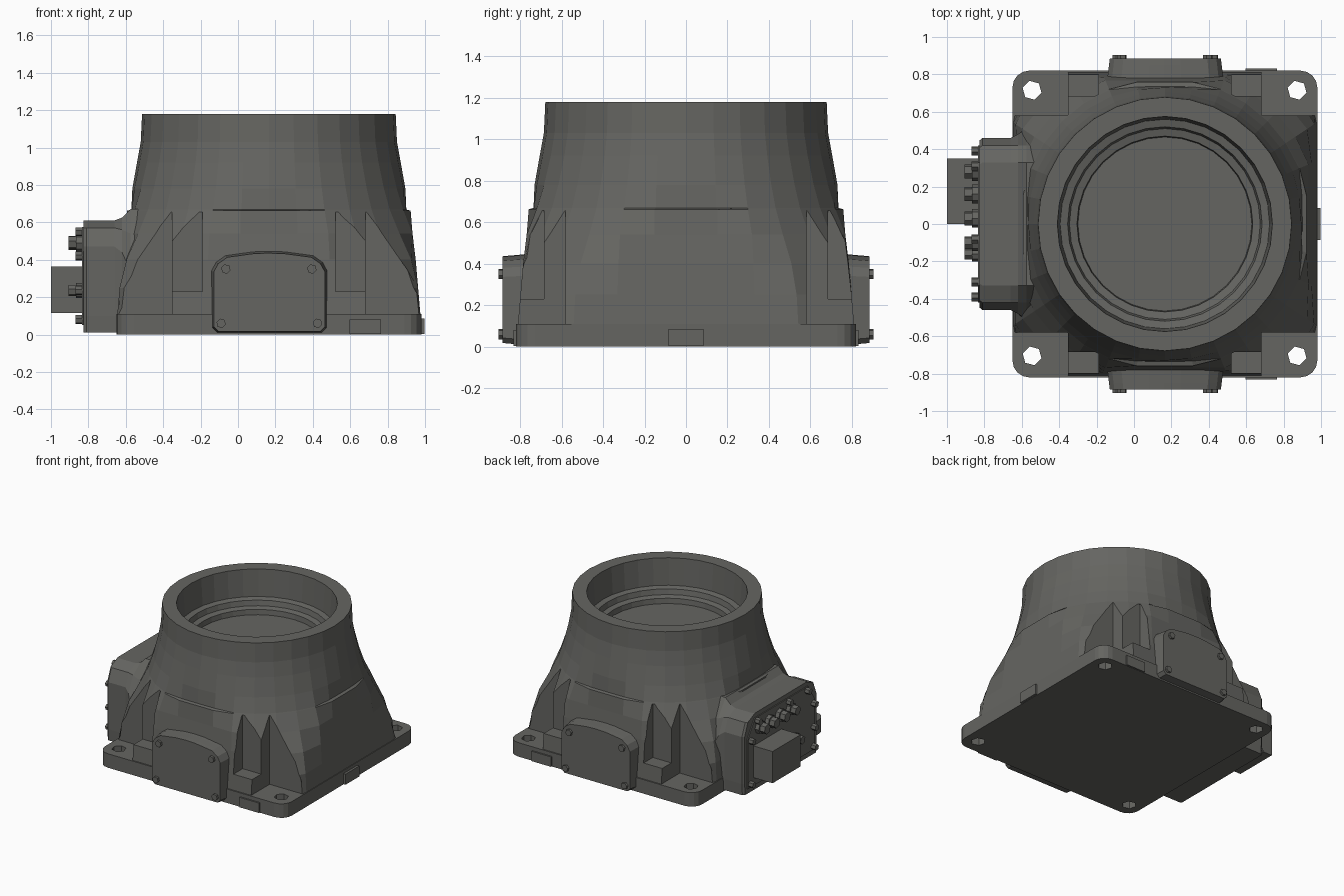
import bpy, bmesh
from math import sin, cos, pi, radians
from mathutils import Vector

if "Cube" in bpy.data.objects:
    bpy.data.objects.remove(bpy.data.objects["Cube"])

CX = 0.165  # axis of the round body
grey = bpy.data.materials.new("dark_grey")
grey.diffuse_color = (0.13, 0.13, 0.12, 1)
grey.use_nodes = True
grey.node_tree.nodes["Principled BSDF"].inputs["Base Color"].default_value = grey.diffuse_color


def loft(name, rings):
    """Skin a list of equal-length point rings and cap both ends."""
    bm = bmesh.new()
    vs = [[bm.verts.new(p) for p in r] for r in rings]
    n = len(vs[0])
    for a, b in zip(vs, vs[1:]):
        for i in range(n):
            bm.faces.new((a[i], a[(i + 1) % n], b[(i + 1) % n], b[i]))
    bm.faces.new(vs[0][::-1])
    bm.faces.new(vs[-1])
    bmesh.ops.recalc_face_normals(bm, faces=bm.faces)
    me = bpy.data.meshes.new(name)
    bm.to_mesh(me)
    bm.free()
    me.materials.append(grey)
    ob = bpy.data.objects.new(name, me)
    bpy.context.collection.objects.link(ob)
    return ob


def box(name, x0, x1, y0, y1, z0, z1):
    return loft(name, [[(x0, y0, z), (x1, y0, z), (x1, y1, z), (x0, y1, z)] for z in (z0, z1)])


def rod(name, start, axis, length, r, n=6):
    """Prism of n sides from a start point along an axis."""
    d = Vector(axis).normalized()
    u = d.orthogonal().normalized()
    v = d.cross(u)
    return loft(name, [[Vector(start) + d * t + (u * cos(2 * pi * i / n) + v * sin(2 * pi * i / n)) * r
                        for i in range(n)] for t in (0, length)])


def cut(ob, cutters):
    for c in cutters:
        m = ob.modifiers.new("cut", 'BOOLEAN')
        m.operation, m.solver, m.object = 'DIFFERENCE', 'EXACT', c
        bpy.context.view_layer.objects.active = ob
        bpy.ops.object.modifier_apply(modifier=m.name)
        bpy.data.objects.remove(c)


# Body: square foot flaring up into a round neck, with a stepped bore
N = 32


def section(z, radius, half=9.0, notch=0.0):
    pts = []
    for i in range(N):
        t = 2 * pi * i / N
        r = min(radius, half / max(abs(cos(t)), abs(sin(t))))
        r += notch * min(1, (sin(2 * t) / sin(radians(44))) ** 2)
        pts.append((CX + r * cos(t), r * sin(t), z))
    return pts


body = loft("body", [
    section(0.01, 1.10, 0.812), section(0.11, 1.08, 0.81), section(0.25, 1.0, 0.798),
    section(0.40, 0.915, 0.785), section(0.54, 0.84, 0.768), section(0.662, 0.78, 0.758),
    section(0.668, 0.735, notch=0.042), section(0.78, 0.73, notch=0.01), section(0.92, 0.705),
    section(1.03, 0.685), section(1.18, 0.678),
    section(1.18, 0.575), section(0.97, 0.56), section(0.96, 0.52), section(0.92, 0.51),
    section(0.91, 0.47), section(0.87, 0.465)])
pockets = []
for sx in (-1, 1):
    for sy in (-1, 1):
        for a, b, y, z in ((0.517, 1.3, 0.58, 0.10), (0.355, 0.53, 0.685, 0.23)):
            xs = sorted((CX + sx * a, CX + sx * b))
            ys = sorted((sy * y, sy * 1.3))
            pockets.append(box("pocket_cutter", *xs, *ys, z, 0.655))
cut(body, pockets)


# Base plate with rounded corners and bolt holes
def plate_ring(z):
    pts, r = [], 0.09
    for k, (sx, sy) in enumerate(((1, 1), (-1, 1), (-1, -1), (1, -1))):
        for j in range(5):
            t = pi / 2 * (k + j / 4)
            pts.append((CX + sx * (0.815 - r) + r * cos(t), sy * (0.82 - r) + r * sin(t), z))
    return pts


plate = loft("base_plate", [plate_ring(0), plate_ring(0.11)])
for part in (plate, body):
    cut(part, [rod("hole_cutter", (x, y, -0.1), (0, 0, 1), 0.4, 0.052)
               for x in (-0.545, 0.872) for y in (-0.705, 0.715)])

# Locating lugs on the plate edges
for s in (-1, 1):
    ys = sorted((s * 0.75, s * 0.832))
    box("side_lug", 0.595, 0.765, *ys, 0.002, 0.08)
box("end_lug", 0.9, 0.998, -0.085, 0.085, 0.002, 0.085)

# Bolted access covers, front and back
outline = [(-0.14, 0.035), (-0.115, 0.01), (0.45, 0.01), (0.475, 0.035), (0.475, 0.34),
           (0.45, 0.385), (0.40, 0.42), (0.25, 0.44), (0.16, 0.443), (0.08, 0.44),
           (-0.065, 0.42), (-0.115, 0.385), (-0.14, 0.34)]


def cover_ring(y, k):
    return [(0.168 + (x - 0.168) * k, y, 0.225 + (z - 0.225) * k) for x, z in outline]


for s in (-1, 1):
    loft("access_cover", [cover_ring(s * 0.74, 1.03), cover_ring(s * 0.80, 1.0),
                          cover_ring(s * 0.85, 0.98), cover_ring(s * 0.885, 0.965)])
    for x, z in ((-0.09, 0.06), (0.425, 0.06), (-0.065, 0.35), (0.395, 0.35)):
        rod("cover_bolt", (x, s * 0.87, z), (0, s, 0), 0.033, 0.026)


# Connection box on the left, flaring into the body
def box_ring(x, half):
    return [(x, y, z) for y, z in half] + [(x, -y, z) for y, z in half[::-1]]


face = [(0.455, 0.01), (0.46, 0.1), (0.46, 0.47), (0.42, 0.57), (0.33, 0.61)]
neck = [(0.48, 0.01), (0.48, 0.1), (0.48, 0.44), (0.42, 0.56), (0.33, 0.625)]
root = [(0.525, 0.01), (0.525, 0.1), (0.51, 0.34), (0.42, 0.54), (0.33, 0.67)]
loft("connection_box", [box_ring(-0.825, [(y - 0.012, z) for y, z in face]), box_ring(-0.81, face),
                        box_ring(-0.66, face), box_ring(-0.62, neck),
                        box_ring(-0.575, root), box_ring(-0.45, root)])
panel = [(0.42, 0.05), (0.42, 0.44), (0.33, 0.575), (-0.33, 0.575), (-0.42, 0.44), (-0.42, 0.05)]
loft("connector_panel", [[(x, y, z) for y, z in panel] for x in (-0.81, -0.833)])
box("plug_block", -1.0, -0.82, 0.0, 0.35, 0.115, 0.365)

# Round connectors and panel screws
for y, z, r in ((0.28, 0.49, 0.05), (0.16, 0.49, 0.05), (0.03, 0.49, 0.05),
                (-0.10, 0.49, 0.045), (-0.16, 0.235, 0.04)):
    rod("connector_collar", (-0.82, y, z), (-1, 0, 0), 0.045, r, 8)
    rod("connector_tip", (-0.82, y, z), (-1, 0, 0), 0.087, r * 0.78, 6)
for y, z in ((0.39, 0.42), (0.39, 0.08), (0.31, 0.55), (-0.31, 0.55), (-0.39, 0.42),
             (-0.39, 0.235), (-0.39, 0.08), (-0.08, 0.08), (-0.08, 0.55)):
    rod("panel_screw", (-0.82, y, z), (-1, 0, 0), 0.05, 0.024)
